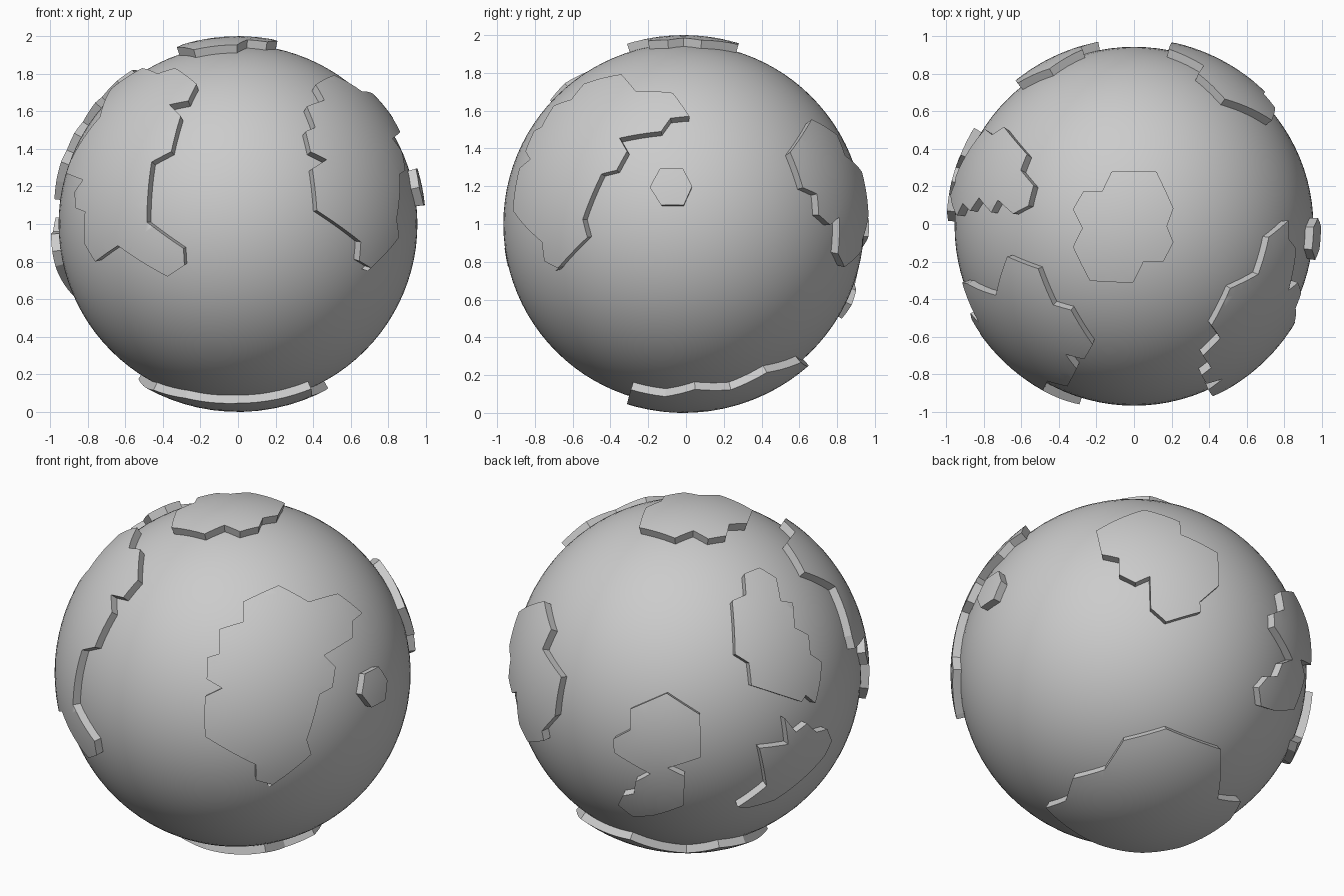
import bpy, bmesh
from math import sin, cos, radians, sqrt, ceil
from mathutils import Vector
from mathutils.geometry import delaunay_2d_cdt

if "Cube" in bpy.data.objects:
    bpy.data.objects.remove(bpy.data.objects["Cube"])

CENTRE = (0, -0.012, 1)
R_BALL, R_PLATE, R_BURIED, STEP = 0.955, 1.0, 0.935, 0.06

# Viewing directions (azimuth, elevation) the outlines are drawn from
FRONT, RIGHT, TOP, BOTTOM = (-90, 0), (0, 0), (-90, 90), (-90, -90)
FRONT_RIGHT, BACK_LEFT, BACK_RIGHT = (-55, 25), (130, 25), (50, -30)


def lift(view, pts):
    """Project flat outline points along a view direction onto the unit sphere."""
    a, e = (radians(k) for k in view)
    right = Vector((-sin(a), cos(a), 0))
    up = Vector((-sin(e) * cos(a), -sin(e) * sin(a), cos(e)))
    eye = Vector((cos(e) * cos(a), cos(e) * sin(a), sin(e)))
    return [(right * u + up * v + eye * sqrt(max(0, 1 - u * u - v * v))).normalized()
            for u, v in pts]


def plate(name, *pieces):
    """Raised curved plate with radial walls, bounded by the lifted outline."""
    rim = [p for view, pts in pieces for p in lift(view, pts)]
    n = sum(rim, Vector()).normalized()
    t1 = n.orthogonal().normalized()
    t2 = n.cross(t1)
    flat = [Vector((p.dot(t1), p.dot(t2))) / p.dot(n) for p in rim]
    if sum(a.cross(b) for a, b in zip(flat, flat[1:] + flat[:1])) < 0:
        flat.reverse()
    # subdivide long outline edges, then add a grid of inner points
    loop = []
    for a, b in zip(flat, flat[1:] + flat[:1]):
        k = max(1, ceil((b - a).length / STEP))
        loop += [a.lerp(b, i / k) for i in range(k)]
    grid = [Vector((i * STEP, j * STEP)) for i in range(-25, 26) for j in range(-25, 26)]
    verts, _, faces, *_ = delaunay_2d_cdt(loop + grid, [], [list(range(len(loop)))], 1, 1e-5)

    bm = bmesh.new()
    made = {}
    for f in faces:
        for i in f:
            if i not in made:
                q = verts[i]
                made[i] = bm.verts.new((n + t1 * q.x + t2 * q.y).normalized() * R_PLATE)
        bm.faces.new([made[i] for i in f]).smooth = True
    # walls: pull the rim inward below the ball surface
    edges = [e for e in bm.edges if e.is_boundary]
    for e in edges:
        e.smooth = False
    out = bmesh.ops.extrude_edge_only(bm, edges=edges)["geom"]
    for g in out:
        if isinstance(g, bmesh.types.BMVert):
            g.co *= R_BURIED / R_PLATE
        elif isinstance(g, bmesh.types.BMFace):
            g.smooth = False
    bmesh.ops.recalc_face_normals(bm, faces=bm.faces)
    cap = next(f for f in bm.faces if f.smooth)
    cap.normal_update()
    if cap.normal.dot(cap.calc_center_median()) < 0:
        bmesh.ops.reverse_faces(bm, faces=bm.faces)
    me = bpy.data.meshes.new(name)
    bm.to_mesh(me)
    bm.free()
    ob = bpy.data.objects.new(name, me)
    ob.location = CENTRE
    bpy.context.collection.objects.link(ob)


# Smooth inner ball
bpy.ops.mesh.primitive_uv_sphere_add(segments=96, ring_count=48, radius=R_BALL, location=CENTRE)
bpy.context.object.name = "ball"
bpy.ops.object.shade_smooth()

# Polar plates
plate("top_plate", (TOP, [
    (-.12, .29), (.12, .29), (.21, .095), (.175, 0), (.21, -.085), (.155, -.19), (.05, -.19),
    (-.005, -.30), (-.235, -.29), (-.325, -.11), (-.275, -.01), (-.325, .09), (-.27, .185),
    (-.17, .185)]))
plate("bottom_plate", (BOTTOM, [
    (.39, .28), (.395, .1), (.48, -.06), (.41, -.25), (.435, -.44), (.28, -.62), (-.08, -.66),
    (-.275, -.40), (-.47, -.365), (-.53, -.2), (-.45, .13), (-.28, .25), (0, .3)]))

# Large front plates
plate("front_left_plate", (FRONT, [
    (-.51, .83), (-.43, .80), (-.335, .83), (-.22, .745), (-.265, .655), (-.365, .635),
    (-.305, .575), (-.355, .385), (-.46, .33), (-.485, .01), (-.29, -.13), (-.285, -.22),
    (-.375, -.28), (-.64, -.115), (-.76, -.20), (-.82, -.10), (-.815, .065), (-.865, .085),
    (-.87, .17), (-.825, .235), (-.915, .27), (-.89, .34), (-.735, .57), (-.675, .72)]))
plate("front_right_plate",
      (FRONT_RIGHT, [
          (.20, -.615), (.105, -.59), (.105, -.505), (-.175, -.35), (-.175, -.13), (-.08, -.085),
          (-.165, -.035), (-.16, .085), (-.095, .105), (-.095, .24), (.035, .28), (.035, .39),
          (.23, .48), (.395, .39), (.555, .435)]),
      (RIGHT, [
          (.03, .57), (-.07, .56), (-.12, .49), (-.34, .455), (-.30, .385), (-.355, .285),
          (-.435, .265), (-.535, .025), (-.51, -.07), (-.68, -.25)]))

# Small hexagon on the right
plate("hexagon_plate", (RIGHT, [
    (-.125, .295), (-.005, .295), (.045, .2), (0, .1), (-.12, .1), (-.18, .195)]))

# Back and left plates
plate("back_right_plate", (BACK_RIGHT, [
    (-.2, .78), (.065, .895), (.26, .83), (.265, .76), (.465, .66), (.475, .48), (.37, .39),
    (.375, .335), (.185, .28), (.1, .355), (.095, .53), (.015, .495), (-.075, .54),
    (-.075, .63), (-.17, .65)]))
plate("back_plate", (BACK_LEFT, [
    (-.395, -.195), (-.195, -.115), (-.015, -.24), (-.015, -.475), (-.195, -.525), (-.1, -.575),
    (-.1, -.735), (-.265, -.785), (-.37, -.785), (-.45, -.72), (-.43, -.67), (-.37, -.66),
    (-.365, -.595), (-.285, -.555), (-.48, -.43), (-.485, -.355), (-.395, -.31)]))
plate("left_upper_plate", (BACK_LEFT, [
    (.27, .525), (.36, .555), (.45, .495), (.465, .37), (.535, .355), (.535, .22), (.615, .175),
    (.62, .07), (.685, .025), (.67, -.09), (.64, -.2), (.585, -.155), (.56, -.19),
    (.275, -.09), (.265, .035), (.19, .085), (.19, .38), (.27, .41)]))
plate("left_lower_plate", (BACK_LEFT, [
    (.2, -.755), (.36, -.645), (.315, -.435), (.48, -.42), (.46, -.275), (.525, -.355),
    (.59, -.31), (.645, -.36), (.71, -.345), (.74, -.41), (.7, -.49), (.57, -.615),
    (.41, -.725), (.265, -.76)]))
